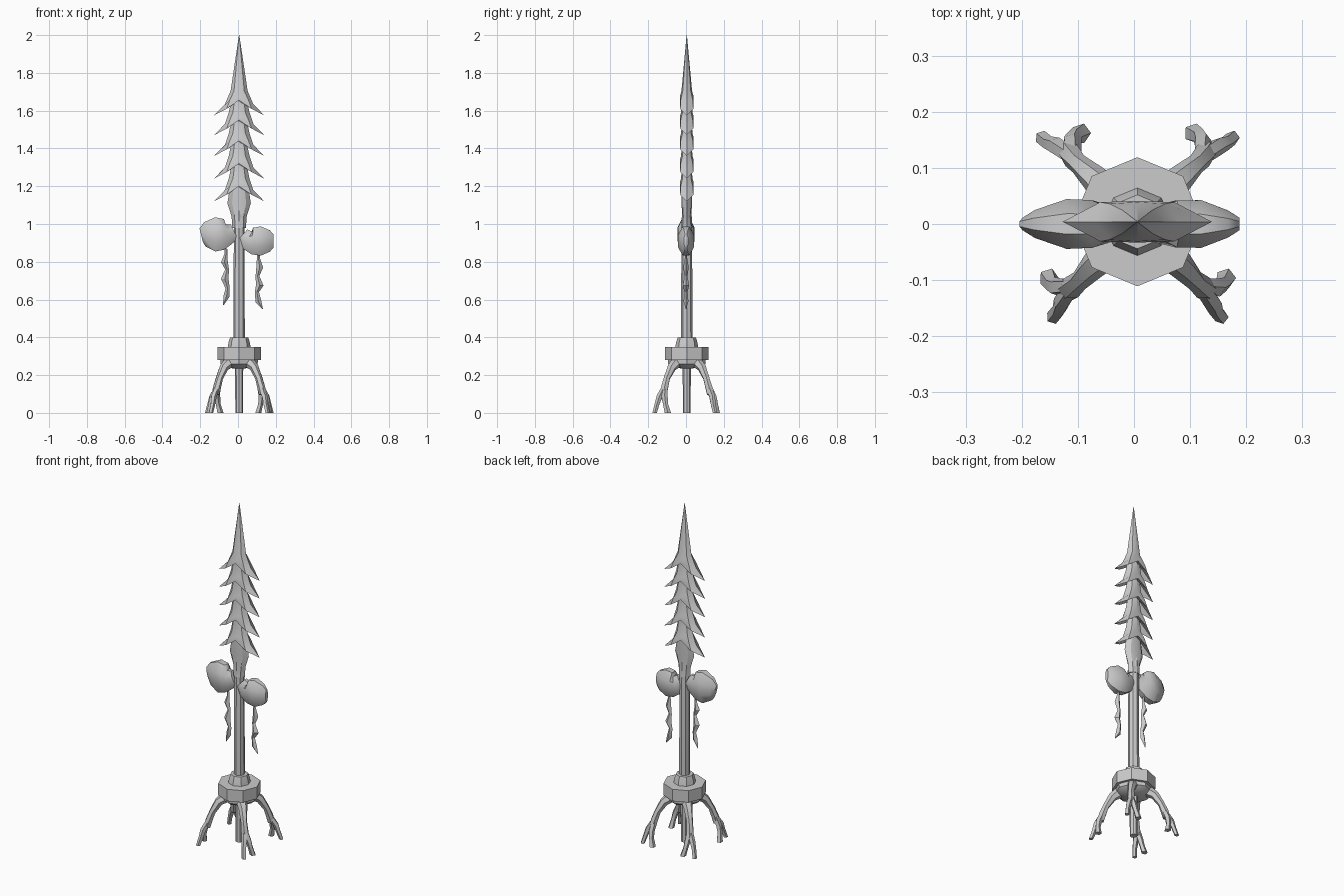
import bpy, bmesh, math
from mathutils import Vector

if "Cube" in bpy.data.objects:
    bpy.data.objects.remove(bpy.data.objects["Cube"])

AX, AY = 0.006, 0.004  # spear axis


def loft(name, rings, smooth=40):
    """Skin a list of equal-length rings and cap both ends."""
    bm = bmesh.new()
    vr = [[bm.verts.new(p) for p in r] for r in rings]
    n = len(vr[0])
    for a, b in zip(vr, vr[1:]):
        for i in range(n):
            j = (i + 1) % n
            bm.faces.new((a[i], a[j], b[j], b[i]))
    bm.faces.new(vr[0])
    bm.faces.new(vr[-1])
    bmesh.ops.recalc_face_normals(bm, faces=bm.faces)
    me = bpy.data.meshes.new(name)
    bm.to_mesh(me)
    bm.free()
    ob = bpy.data.objects.new(name, me)
    bpy.context.collection.objects.link(ob)
    if smooth:
        bpy.ops.object.select_all(action='DESELECT')
        ob.select_set(True)
        bpy.context.view_layer.objects.active = ob
        bpy.ops.object.shade_smooth_by_angle(angle=math.radians(smooth))
    return ob


def tube(name, pts, sides=8, smooth=40, turn=0.0):
    """pts: (x, y, z, radius across, radius in depth)."""
    P = [Vector(p[:3]) for p in pts]
    rings = []
    for i, p in enumerate(pts):
        d = (P[min(i + 1, len(P) - 1)] - P[max(i - 1, 0)]).normalized()
        a = d.cross(Vector((0, 1, 0))).normalized()
        b = d.cross(a)
        rings.append([P[i] + a * p[3] * math.cos(t) + b * p[4] * math.sin(t)
                      for t in (2 * math.pi * k / sides + turn for k in range(sides))])
    return loft(name, rings, smooth)


def lathe(name, prof, sides=8, smooth=30):
    return tube(name, [(AX, AY, z, r, r) for r, z in prof], sides, smooth)


def blade_ring(side, mid, ridge):
    """Eight points from the edge, the shoulder and the ridge (x, y, z each)."""
    (sx, sy, sz), (mx, my, mz), (ry, rz) = side, mid, ridge
    q = [(sx, -sy, sz), (mx, -my, mz), (0, -ry, rz), (-mx, -my, mz), (-sx, -sy, sz),
         (-mx, my, mz), (0, ry, rz), (mx, my, mz)]
    # the edge points sit on the centre plane
    return [(x + AX, (0 if i in (0, 4) else y) + AY, z) for i, (x, y, z) in enumerate(q)]


def flat_ring(w, t, z):
    return blade_ring((w, 0, z), (w * .6, t * .75, z), (t, z))


# Spear tip and the barbed segments below it
for i, z in enumerate((1.575, 1.47, 1.36, 1.24, 1.12)):
    if i == 0:
        top = [flat_ring(.001, .001, 2.0), flat_ring(.045, .028, z + .13)]
    else:
        top = [flat_ring(.035, .025, z + .215), flat_ring(.055, .03, z + .12)]
    shoulder = blade_ring((.075, 0, z + .06), (.05, .032, z + .08), (.035, z + .105))
    barb = blade_ring((.133, 0, z), (.066, .035, z + .035), (.037, z + .08))
    under = flat_ring(.046, .024, z + .075)
    loft("spear_tip" if i == 0 else "barbed_segment", top + [shoulder, barb, under], 25)

# Base of the blade, flowing into the shaft
loft("blade_base", [flat_ring(.045, .026, 1.22), flat_ring(.062, .028, 1.11),
                    flat_ring(.04, .024, 1.04), flat_ring(.036, .03, .98)], 30)

# Shaft, continuing through the stand
lathe("shaft", [(.02, 0), (.022, .25), (.03, .39), (.029, .8), (.026, 1.08)])

# Octagonal stand
lathe("stand_collar", [(.062, .34), (.056, .375), (.048, .4)])
lathe("stand_disc", [(.115, .28), (.115, .35)])
lathe("stand_underside", [(.1, .285), (.098, .26), (.08, .245), (.03, .235)])

# Four claw legs, each with two toes
LEG = [(.055, .055, .265, .03), (.08, .08, .24, .024), (.105, .103, .185, .018),
       (.117, .117, .135, .021), (.122, .125, .1, .02)]
TOES = [[(.115, .115, .145, .015), (.117, .142, .085, .017), (.112, .152, .045, .014),
         (.1, .158, 0, .018)],
        [(.115, .115, .14, .015), (.145, .135, .085, .016), (.158, .14, .045, .013),
         (.17, .15, 0, .013)]]


def place(pts, side, front):
    out = []
    for x, y, z, r in pts:
        if front:
            x, y = y, -x
        out.append((AX + side * x, AY + y, z, r, r))
    return out


for side in (1, -1):
    for front in (True, False):
        tube("claw_leg", place(LEG, side, front), 6, 50)
        for toe in TOES:
            ob = tube("claw_toe", place(toe, side, front), 5, 50)
            for v in ob.data.vertices:  # level the soles
                if v.co.z < .02:
                    v.co.z = 0

# Two flattened pouches hung beside the shaft
tube("left_pouch", [(-.195, 0, .94, .04, .012), (-.175, 0, .945, .07, .027),
                    (-.12, 0, .945, .098, .048), (-.075, 0, .945, .088, .046),
                    (-.05, 0, .945, .06, .036), (-.02, 0, .96, .045, .024)], 8, 45, .39)
tube("right_pouch", [(.188, 0, .91, .038, .012), (.168, 0, .91, .062, .026),
                     (.12, 0, .91, .084, .046), (.075, 0, .91, .076, .045),
                     (.05, 0, .915, .055, .036), (.022, 0, .94, .045, .024)], 8, 45, .39)

# Wavy tassels under the pouches
for name, pts in (("left_tassel", [(-.065, .87), (-.064, .84), (-.072, .8), (-.058, .76),
                                   (-.07, .71), (-.055, .66), (-.06, .62), (-.078, .57)]),
                  ("right_tassel", [(.108, .85), (.108, .82), (.115, .77), (.103, .725),
                                    (.115, .675), (.1, .64), (.108, .59), (.13, .55)])):
    rad = (.008, .008, .018, .01, .02, .011, .016, .002)
    tube(name, [(x, 0, z, r, r * .8) for (x, z), r in zip(pts, rad)], 4, 30)
